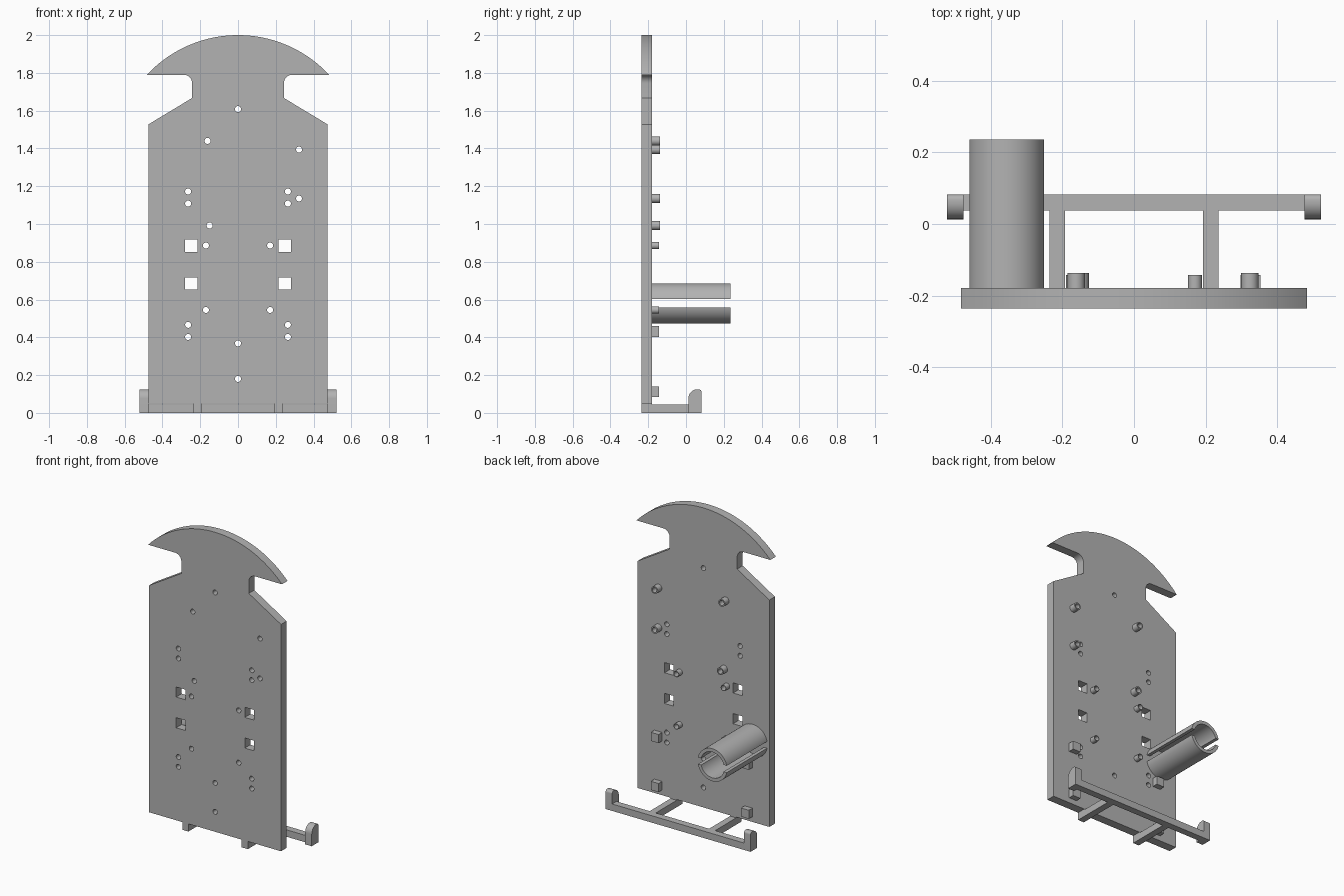
import bpy, bmesh
from math import sin, cos, pi, asin, radians

if "Cube" in bpy.data.objects:
    bpy.data.objects.remove(bpy.data.objects["Cube"], do_unlink=True)

grey = bpy.data.materials.new("matte grey")
grey.use_nodes = True
colour = (0.45, 0.45, 0.45, 1)
grey.diffuse_color = colour
grey.node_tree.nodes["Principled BSDF"].inputs["Base Color"].default_value = colour

FRONT, BACK = -0.236, -0.179   # plate faces
TUBE_END = 0.236


def arc(cx, cz, r, start, end, n):
    """Points on an arc, angles in radians."""
    return [(cx + r * cos(start + (end - start) * i / n),
             cz + r * sin(start + (end - start) * i / n)) for i in range(n + 1)]


def circle(cx, cz, r, n=32):
    return arc(cx, cz, r, 0, 2 * pi, n)[:-1]


def rect(x0, x1, z0, z1):
    return [(x0, z0), (x1, z0), (x1, z1), (x0, z1)]


def extrude(name, loops, lo, hi, axis="Y"):
    """Fill closed loops (inner loops become holes) and extrude from lo to hi."""
    curve = bpy.data.curves.new(name, "CURVE")
    curve.dimensions = "2D"
    curve.fill_mode = "BOTH"
    curve.extrude = (hi - lo) / 2
    for loop in loops:
        spline = curve.splines.new("POLY")
        spline.points.add(len(loop) - 1)
        for point, (a, b) in zip(spline.points, loop):
            point.co = (a, b, 0, 1)
        spline.use_cyclic_u = True
    obj = bpy.data.objects.new(name, curve)
    bpy.context.collection.objects.link(obj)
    mid = (lo + hi) / 2
    if axis == "Y":
        obj.rotation_euler = (pi / 2, 0, 0)
        obj.location = (0, mid, 0)
    else:
        obj.rotation_euler = (pi / 2, 0, pi / 2)
        obj.location = (mid, 0, 0)
    bpy.ops.object.select_all(action="DESELECT")
    obj.select_set(True)
    bpy.context.view_layer.objects.active = obj
    bpy.ops.object.convert(target="MESH")
    obj = bpy.context.object
    obj.name = name
    bm = bmesh.new()
    bm.from_mesh(obj.data)
    bmesh.ops.remove_doubles(bm, verts=bm.verts, dist=0.0001)
    bmesh.ops.recalc_face_normals(bm, faces=bm.faces)
    bm.to_mesh(obj.data)
    bm.free()
    obj.data.materials.clear()
    obj.data.materials.append(grey)
    bpy.ops.object.shade_smooth_by_angle(angle=radians(30))
    return obj


# Plate outline: right half, then domed top, then mirrored half
half = [(0.475, 0.05), (0.475, 1.527), (0.243, 1.667)]
half += arc(0.288, 1.745, 0.045, pi, pi / 2, 8)
tip_x, tip_z = 0.482, 1.79
rise = 2 - tip_z
radius = (tip_x ** 2 + rise ** 2) / (2 * rise)
spread = asin(tip_x / radius)
dome = arc(0, 2 - radius, radius, pi / 2 - spread, pi / 2 + spread, 48)
outline = half + dome + [(-x, z) for x, z in reversed(half)]

# Holes through the plate
large_posts = [(-0.161, 1.44), (0.323, 1.394), (0.323, 1.135), (-0.15, 0.992)]
small_posts = [(s * 0.17, z) for s in (-1, 1) for z in (0.886, 0.545)]
screw_holes = [(0, 1.608), (0, 0.368), (0, 0.18)]
screw_holes += [(s * 0.264, z) for s in (-1, 1) for z in (1.172, 1.108, 0.466, 0.402)]
HOLE = 0.016
holes = [circle(x, z, HOLE, 24) for x, z in large_posts + small_posts + screw_holes]
holes += [rect(s * 0.247 - 0.033, s * 0.247 + 0.033, z - 0.033, z + 0.033)
          for s in (-1, 1) for z in (0.885, 0.685)]
extrude("back_plate", [outline] + holes, FRONT, BACK)

# Hollow standoffs on the rear face
for x, z in large_posts:
    extrude("large_standoff", [circle(x, z, 0.024), circle(x, z, HOLE, 24)], BACK, -0.137)
for x, z in small_posts:
    extrude("small_standoff", [circle(x, z, 0.0195), circle(x, z, HOLE, 24)], BACK, -0.142)

# Square support blocks
for x in (-0.325, 0.325):
    for z in (0.431, 0.112):
        extrude("support_block", [rect(x - 0.028, x + 0.028, z - 0.028, z + 0.028)],
                BACK, -0.142)

# Split tube: two shells separated by a slot on each side
R_OUT, R_IN, SLOT = 0.106, 0.084, 0.022
a_out, a_in = asin(SLOT / R_OUT), asin(SLOT / R_IN)
for name, turn in (("upper_tube_shell", 0), ("lower_tube_shell", pi)):
    shell = arc(-0.355, 0.58, R_OUT, turn + a_out, turn + pi - a_out, 32)
    shell += arc(-0.355, 0.58, R_IN, turn + pi - a_in, turn + a_in, 32)
    extrude(name, [shell], BACK, TUBE_END)

# Bottom bracket: two arms, a cross bar and an upright hook at each end
for x in (-0.214, 0.214):
    extrude("bracket_arm", [rect(x - 0.022, x + 0.022, 0, 0.05)], FRONT, BACK)
    extrude("bracket_arm_rear", [rect(x - 0.022, x + 0.022, 0, 0.045)], BACK, 0.037)
extrude("cross_bar", [rect(-0.475, 0.475, 0, 0.045)], 0.037, 0.082)
hook = [(0.013, 0), (0.082, 0)]
hook += arc(0.067, 0.11, 0.015, 0, pi / 2, 6)
hook += arc(0.061, 0.077, 0.048, pi / 2, pi, 12)
for lo, hi in ((-0.522, -0.475), (0.475, 0.522)):
    extrude("end_hook", [hook], lo, hi, axis="X")
